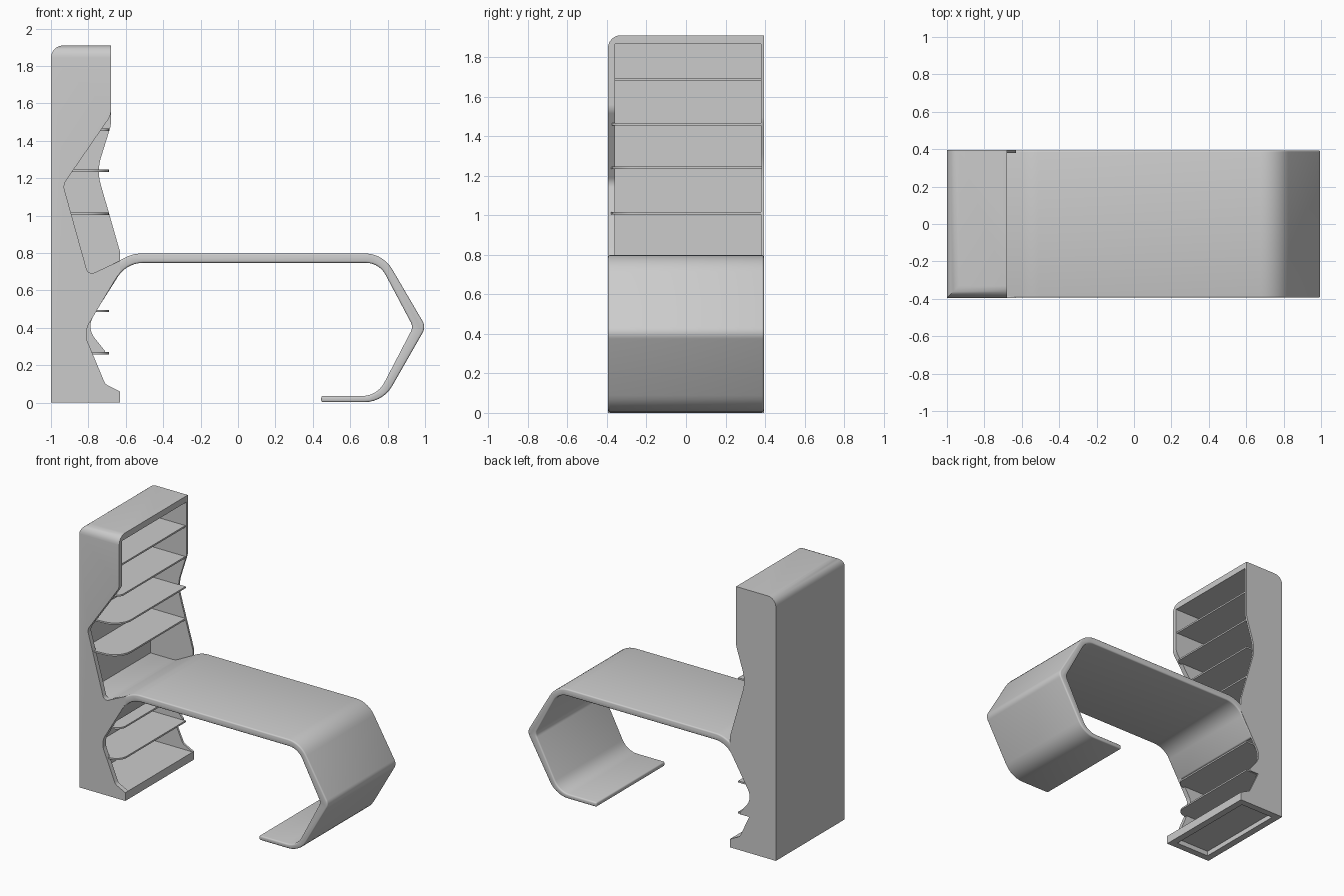
import bpy, bmesh, math
from mathutils import Vector

if "Cube" in bpy.data.objects:
    bpy.data.objects.remove(bpy.data.objects["Cube"])

grey = bpy.data.materials.new("light grey")
grey.use_nodes = True
grey.diffuse_color = (0.6, 0.6, 0.6, 1)
grey.node_tree.nodes["Principled BSDF"].inputs["Base Color"].default_value = (0.6, 0.6, 0.6, 1)


def fillet(corners, steps=7):
    """Round each (a, b, radius) corner of a closed outline."""
    out = []
    for i, c in enumerate(corners):
        p = Vector(c[:2])
        r = c[2] if len(c) > 2 else 0
        if not r:
            out.append(p)
            continue
        u = (Vector(corners[i - 1][:2]) - p).normalized()
        v = (Vector(corners[(i + 1) % len(corners)][:2]) - p).normalized()
        half = u.angle(v) / 2
        centre = p + (u + v).normalized() * r / math.sin(half)
        a = p + u * r / math.tan(half) - centre
        b = p + v * r / math.tan(half) - centre
        sweep = math.pi - 2 * half
        for k in range(steps + 1):
            t = k / steps
            out.append(centre + (a * math.sin((1 - t) * sweep) + b * math.sin(t * sweep)) / math.sin(sweep))
    return out


def add_object(name, bm):
    bmesh.ops.recalc_face_normals(bm, faces=bm.faces)
    mesh = bpy.data.meshes.new(name)
    bm.to_mesh(mesh)
    bm.free()
    mesh.materials.append(grey)
    obj = bpy.data.objects.new(name, mesh)
    bpy.context.collection.objects.link(obj)
    return obj


def prism(name, corners, lo, hi, axis="y"):
    """Extrude an outline along y (outline in xz) or z (outline in xy)."""
    bm = bmesh.new()
    place = (lambda p: (p.x, lo, p.y)) if axis == "y" else (lambda p: (p.x, p.y, lo))
    face = bm.faces.new([bm.verts.new(place(p)) for p in fillet(corners)])
    ext = bmesh.ops.extrude_face_region(bm, geom=[face])["geom"]
    shift = Vector((0, hi - lo, 0)) if axis == "y" else Vector((0, 0, hi - lo))
    bmesh.ops.translate(bm, vec=shift, verts=[g for g in ext if isinstance(g, bmesh.types.BMVert)])
    return add_object(name, bm)


def box(name, x0, x1, y0, y1, z0, z1):
    return prism(name, [(x0, y0), (x1, y0), (x1, y1), (x0, y1)], z0, z1, "z")


def bake(obj, helpers=()):
    """Apply the modifiers, then drop the helper objects."""
    graph = bpy.context.evaluated_depsgraph_get()
    mesh = bpy.data.meshes.new_from_object(obj.evaluated_get(graph))
    obj.modifiers.clear()
    obj.data = mesh
    for h in helpers:
        bpy.data.objects.remove(h)


def smooth(obj):
    bpy.ops.object.select_all(action="DESELECT")
    obj.select_set(True)
    bpy.context.view_layer.objects.active = obj
    bpy.ops.object.shade_smooth_by_angle(angle=math.radians(35))


W = 0.395      # half depth
H = 1.91       # tower height

# Tower shell: box with rounded top edges
tower = box("tower_shell", -1, -0.63, -W, W, 0, H)
bm = bmesh.new()
bm.from_mesh(tower.data)
top_edges = []
for e in bm.edges:
    m = (e.verts[0].co + e.verts[1].co) / 2
    if m.z > H - 0.01 and (m.x < -0.99 or m.y < -W + 0.01):
        top_edges.append(e)
bmesh.ops.bevel(bm, geom=top_edges, offset=0.065, segments=6, profile=0.5, affect="EDGES")
bm.to_mesh(tower.data)
bm.free()

# Open edges of the two side walls, from the top down
mouth_low = [(-0.6, 0.76), (-0.6, 0.72), (-0.63, 0.705, 0.05), (-0.81, 0.40, 0.1)]
foot = [(-0.71, 0.10, 0.04), (-0.635, 0.062), (-0.6, 0.05), (0, 0.05)]
front_edge = [(0, 2.1), (-0.68, 2.1), (-0.68, 1.535, 0.08), (-0.935, 1.165, 0.06),
              (-0.80, 0.68, 0.03), (-0.63, 0.76)] + mouth_low + [(-0.81, 0.34, 0.06)] + foot
rear_edge = [(0, 2.1), (-0.68, 2.1), (-0.68, 1.48, 0.1), (-0.755, 1.24, 0.25),
             (-0.62, 0.77)] + mouth_low + [(-0.71, 0.275), (-0.71, 0.262), (-0.785, 0.262)] + foot

cutters = [
    box("cavity_cutter", -0.97, 0, -0.36, 0.38, 0.06, 1.865),
    box("base_cutter", -0.95, -0.68, -0.345, 0.345, -0.1, 0.035),
    prism("front_cutter", front_edge, -0.6, 0.03),
    prism("rear_cutter", rear_edge, 0, 0.6),
]
for c in cutters:
    c.hide_render = True
    mod = tower.modifiers.new("cut", "BOOLEAN")
    mod.operation = "DIFFERENCE"
    mod.solver = "EXACT"
    mod.object = c
bake(tower, cutters)
smooth(tower)

# Desk: one folded ribbon that runs into the tower
desk = prism("desk_ribbon", [
    (-0.98, 0.69), (-0.77, 0.69, 0.1), (-0.56, 0.798, 0.2),
    (0.775, 0.798, 0.17), (1.005, 0.405, 0.06), (0.775, 0.003, 0.17), (0.445, 0.003),
    (0.445, 0.036), (0.745, 0.036, 0.13), (0.937, 0.405, 0.05), (0.755, 0.748, 0.12),
    (-0.595, 0.748, 0.16), (-0.73, 0.535), (-0.76, 0.55), (-0.71, 0.66), (-0.98, 0.66),
], -0.394, 0.394)
bev = desk.modifiers.new("soft_edges", "BEVEL")
bev.width = 0.01
bev.segments = 3
bev.limit_method = "ANGLE"
bev.angle_limit = math.radians(60)
bake(desk)
smooth(desk)

# Shelves: height and where each meets the front wall's edge
for i, (z, meet) in enumerate([(0.265, -0.78), (0.49, -0.77), (1.01, -0.885),
                               (1.24, -0.89), (1.46, -0.74), (1.685, -0.69)]):
    r = min(0.13, (-0.69 - meet) * 0.9)
    shelf = prism("shelf_%d" % (i + 1), [
        (-0.98, 0.385), (-0.69, 0.385), (-0.69, -0.365, r), (meet - 0.02, -0.38), (-0.98, -0.38),
    ], z - 0.006, z + 0.006, "z")
    smooth(shelf)
